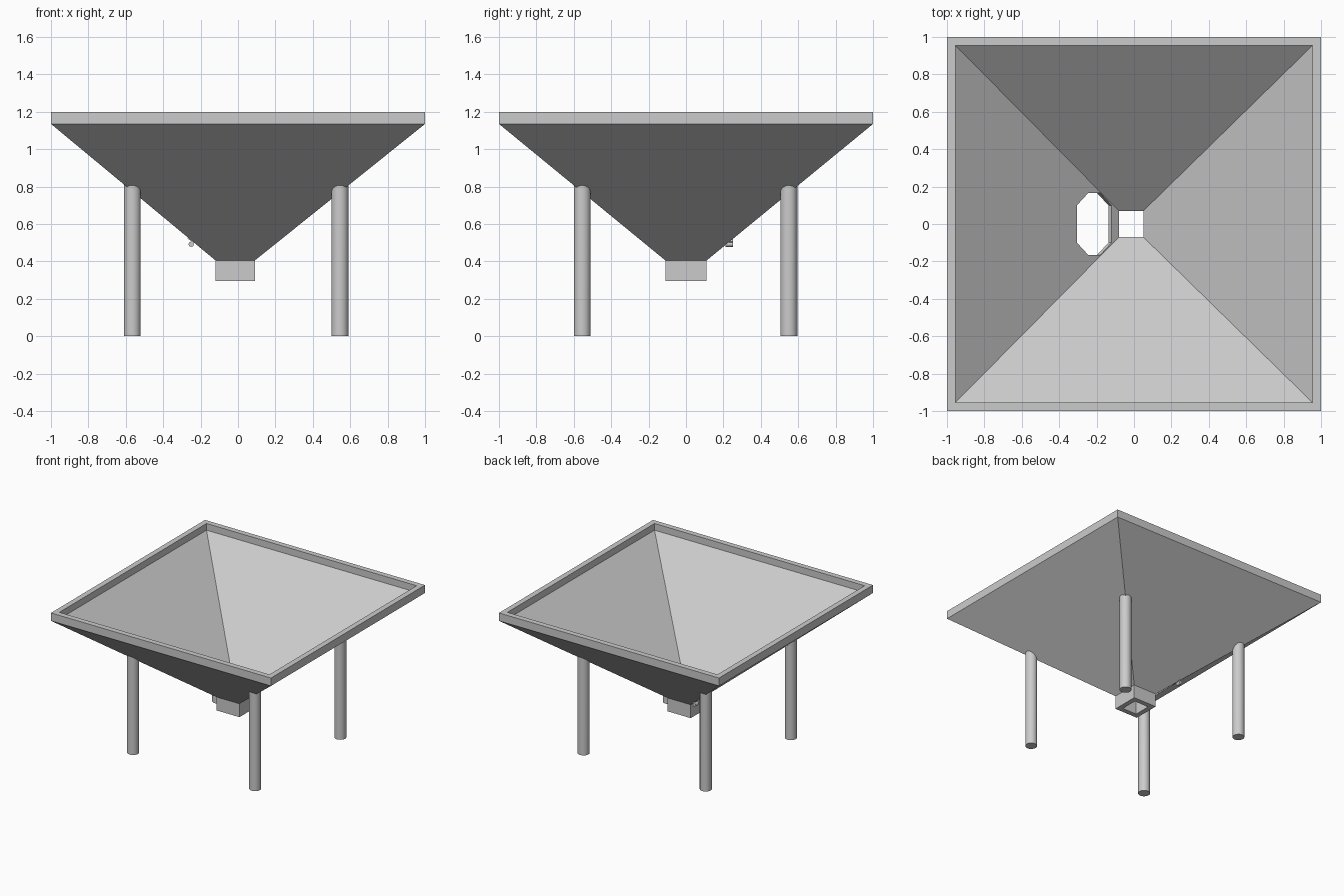
import bpy, bmesh, math
from mathutils import Matrix, Vector

if "Cube" in bpy.data.objects:
    bpy.data.objects.remove(bpy.data.objects["Cube"])

# One grey metal for the whole hopper
metal = bpy.data.materials.new("grey_metal")
metal.use_nodes = True
grey = (0.6, 0.6, 0.6, 1)
metal.diffuse_color = grey
metal.node_tree.nodes["Principled BSDF"].inputs["Base Color"].default_value = grey


def make(name, bm, smooth=False):
    bmesh.ops.recalc_face_normals(bm, faces=bm.faces)
    mesh = bpy.data.meshes.new(name)
    bm.to_mesh(mesh)
    bm.free()
    mesh.materials.append(metal)
    ob = bpy.data.objects.new(name, mesh)
    bpy.context.collection.objects.link(ob)
    if smooth:
        bpy.ops.object.select_all(action="DESELECT")
        ob.select_set(True)
        bpy.context.view_layer.objects.active = ob
        bpy.ops.object.shade_smooth_by_angle(angle=math.radians(35))
    return ob


def bridge(bm, a, b):
    n = len(a)
    for i in range(n):
        j = (i + 1) % n
        bm.faces.new((a[i], a[j], b[j], b[i]))


# Hopper: rectangular rings from the spout, up the outside, over the rim, down the inside
BOTTOM, NECK, LIP, SILL, TOP = 0.295, 0.405, 1.135, 1.145, 1.2
outer, inner = (-0.12, 0.09, 0.11), (-0.08, 0.05, 0.07)
rim, rim_in = (-1, 1, 1), (-0.955, 0.955, 0.955)
profile = [(outer, BOTTOM), (outer, NECK), (rim, LIP), (rim, TOP),
           (rim_in, TOP), (rim_in, SILL), (inner, NECK), (inner, BOTTOM)]
bm = bmesh.new()
rings = []
for (x0, x1, y), z in profile:
    corners = ((x0, -y), (x1, -y), (x1, y), (x0, y))
    rings.append([bm.verts.new((cx, cy, z)) for cx, cy in corners])
for k, ring in enumerate(rings):
    bridge(bm, ring, rings[(k + 1) % len(rings)])
hopper = make("hopper", bm)

# Chamfered hatch opening, cut square through the sloping right wall
angle = math.atan2(SILL - NECK, 0.955 - 0.08)
half_l, half_w, cut = 0.121, 0.165, 0.065
outline = []
for sx, sy in ((-1, -1), (1, -1), (1, 1), (-1, 1)):
    pair = [(sx * half_l, sy * (half_w - cut)), (sx * (half_l - cut * 1.2), sy * half_w)]
    outline += pair if sx * sy > 0 else pair[::-1]
outline.sort(key=lambda p: math.atan2(p[1], p[0]))
bm = bmesh.new()
low, high = [[bm.verts.new((u, v, w)) for u, v in outline] for w in (-0.06, 0.04)]
bridge(bm, low, high)
bm.faces.new(low)
bm.faces.new(high)
bm.transform(Matrix.Translation((-0.2125, 0, 0.517)) @ Matrix.Rotation(angle, 4, "Y"))
cutter = make("hatch_cutter", bm)
cutter.hide_render = True
boolean = hopper.modifiers.new("hatch", "BOOLEAN")
boolean.operation = "DIFFERENCE"
boolean.solver = "EXACT"
boolean.object = cutter
graph = bpy.context.evaluated_depsgraph_get()
cut_mesh = bpy.data.meshes.new_from_object(hopper.evaluated_get(graph))
hopper.modifiers.clear()
hopper.data = cut_mesh
bpy.data.objects.remove(cutter)


# Round legs whose tops follow the sloping underside
def wall_height(x, y):
    reach = max(abs(x), abs(y))
    return NECK + (reach - 0.11) / 0.89 * (LIP - NECK)


for side, x in (("right", -0.565), ("left", 0.545)):
    for end, y in (("front", -0.555), ("back", 0.55)):
        bm = bmesh.new()
        base, top = [], []
        for i in range(32):
            a = math.tau * i / 32
            px, py = x + 0.045 * math.cos(a), y + 0.045 * math.sin(a)
            base.append(bm.verts.new((px, py, 0)))
            top.append(bm.verts.new((px, py, wall_height(px, py) + 0.008)))
        bridge(bm, base, top)
        bm.faces.new(base)
        hub = bm.verts.new((x, y, wall_height(x, y) + 0.005))
        for i in range(32):
            bm.faces.new((top[i], top[(i + 1) % 32], hub))
        make(f"{end}_{side}_leg", bm, smooth=True)

# Small hinge beside the hatch: a pin and the tab that holds it
bm = bmesh.new()
bmesh.ops.create_cone(bm, cap_ends=True, segments=16, radius1=0.014, radius2=0.014, depth=0.04,
                      matrix=Matrix.Translation((-0.25, 0.23, 0.492)) @ Matrix.Rotation(math.pi / 2, 4, "X"))
make("hinge_pin", bm, smooth=True)
bm = bmesh.new()
bmesh.ops.create_cube(bm, size=1, matrix=Matrix.Translation((-0.252, 0.23, 0.515))
                      @ Matrix.Rotation(angle, 4, "Y") @ Matrix.Diagonal((0.04, 0.04, 0.01, 1)))
make("hinge_tab", bm)
